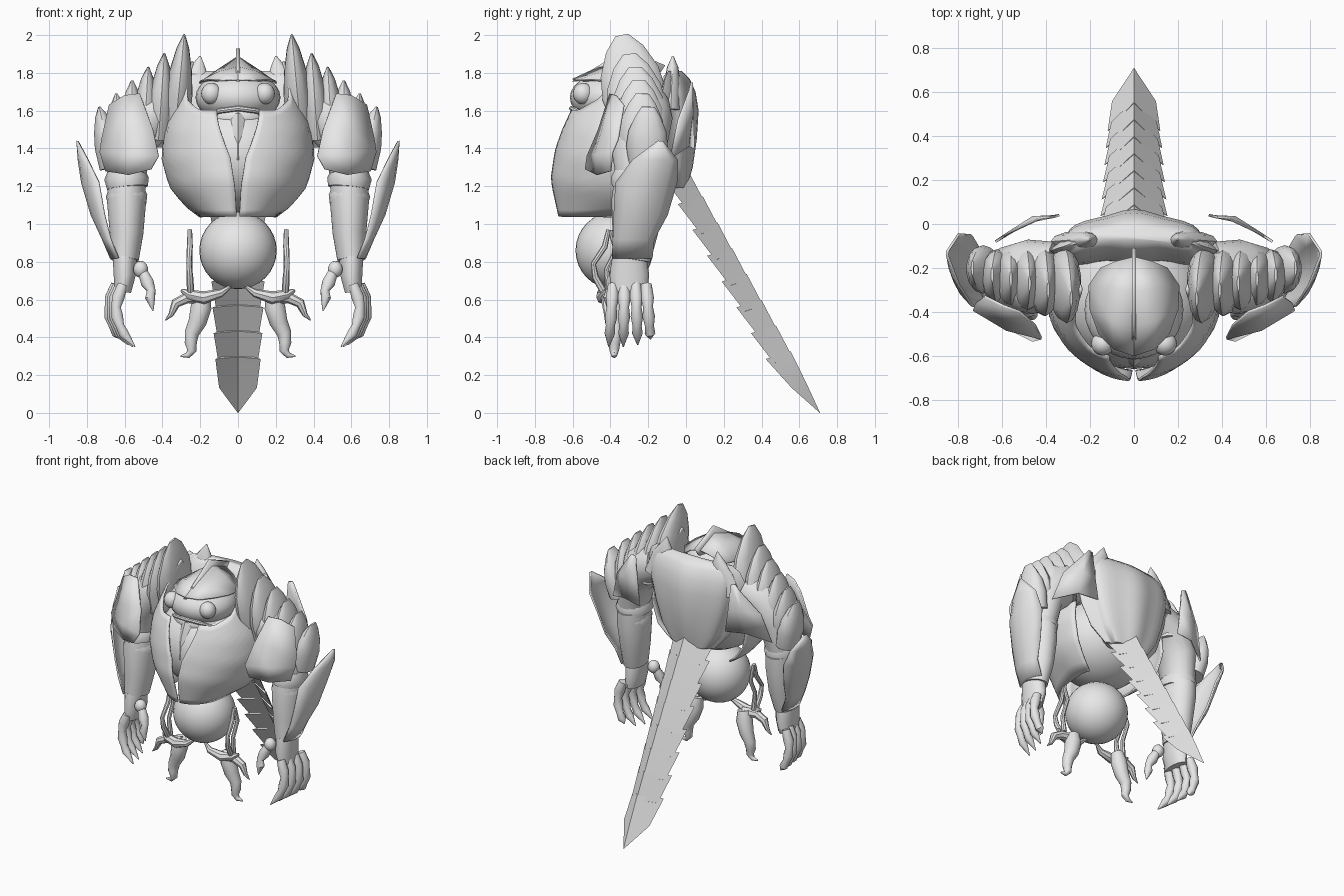
import bpy, bmesh, math
from mathutils import Vector as V

grey = bpy.data.materials.new("light_grey")
grey.diffuse_color = (0.8, 0.8, 0.8, 1)


def add(name, verts, faces, mirror=False, solid=0, angle=40):
    me = bpy.data.meshes.new(name)
    me.from_pydata([tuple(v) for v in verts], [], faces)
    bm = bmesh.new()
    bm.from_mesh(me)
    bmesh.ops.recalc_face_normals(bm, faces=bm.faces)
    bm.to_mesh(me)
    bm.free()
    me.materials.append(grey)
    me.shade_smooth()
    me.set_sharp_from_angle(angle=math.radians(angle))
    ob = bpy.data.objects.new(name, me)
    bpy.context.collection.objects.link(ob)
    if solid:
        m = ob.modifiers.new("thickness", 'SOLIDIFY')
        m.thickness, m.offset = solid, 0
    if mirror:
        ob.modifiers.new("mirror", 'MIRROR')
    return ob


def grid(name, rows, closed=False, **kw):
    """Skin rows of points; closed rows become capped rings."""
    n = len(rows[0])
    faces = [(r * n + c, r * n + (c + 1) % n, (r + 1) * n + (c + 1) % n, (r + 1) * n + c)
             for r in range(len(rows) - 1) for c in range(n if closed else n - 1)]
    if closed:
        faces += [tuple(range(n)), tuple(range((len(rows) - 1) * n, len(rows) * n))]
    return add(name, [p for row in rows for p in row], faces, **kw)


def tube(name, pts, radii, sides=12, ref=(0, 1, 0), **kw):
    """Elliptical tube; the first radius lies along ref."""
    pts, rows = [V(p) for p in pts], []
    for i, p in enumerate(pts):
        t = (pts[min(i + 1, len(pts) - 1)] - pts[max(i - 1, 0)]).normalized()
        a = V(ref) - t * t.dot(V(ref))
        a.normalize()
        b = t.cross(a)
        ra, rb = radii[i] if isinstance(radii[i], tuple) else (radii[i], radii[i])
        rows.append([p + a * ra * math.cos(k * math.tau / sides)
                     + b * rb * math.sin(k * math.tau / sides) for k in range(sides)])
    return grid(name, rows, closed=True, **kw)


def ball(name, c, r, mirror=False, seg=28):
    bm = bmesh.new()
    bmesh.ops.create_uvsphere(bm, u_segments=seg, v_segments=seg // 2, radius=1)
    verts = [(c[0] + v.co.x * r[0], c[1] + v.co.y * r[1], c[2] + v.co.z * r[2]) for v in bm.verts]
    faces = [tuple(v.index for v in f.verts) for f in bm.faces]
    bm.free()
    return add(name, verts, faces, mirror=mirror)


def interp(table, x):
    for (x0, y0), (x1, y1) in zip(table, table[1:]):
        if x <= x1:
            return y0 + (y1 - y0) * max(0, (x - x0) / (x1 - x0))
    return table[-1][1]


# Torso with soft vertical folds, and collar spikes on its upper rim
rows = []
for z, yc, rx, ry in [(1.19, -.06, .17, .06), (1.3, -.07, .26, .1), (1.45, -.07, .32, .12),
                      (1.6, -.055, .36, .115), (1.7, -.05, .36, .095), (1.77, -.05, .33, .065),
                      (1.81, -.05, .28, .025)]:
    ring = []
    for k in range(48):
        a = k * math.tau / 48
        f = 1 - .06 * math.cos(8 * a + math.pi)
        x = rx * f * math.cos(a)
        ring.append((x, yc + ry * f * math.sin(a) - .5 * x * x, z))
    rows.append(ring)
grid("torso", rows, closed=True, angle=60)
tube("collar_spike", [(.24, -.08, 1.6), (.23, -.075, 1.74), (.21, -.07, 1.83), (.2, -.07, 1.89)],
     [(.05, .14), (.045, .09), (.03, .04), .004], mirror=True)

# Rounded chest inside a split shell
ball("chest", (0, -.35, 1.36), (.34, .31, .3))
side = [(1.04, .2), (1.1, .28), (1.2, .36), (1.35, .4), (1.5, .385), (1.66, .32), (1.85, .24)]
front = [(1.04, .37), (1.2, .405), (1.25, .41), (1.4, .39), (1.5, .36), (1.6, .32), (1.7, .23), (1.85, .17)]
rim = [(0, 1.6), (.35, 1.6), (.8, 1.66), (1.2, 1.8), (1.5, 1.87), (1.95, 1.68)]
slot = [(1.04, .02), (1.2, .04), (1.35, .1), (1.55, .32), (1.7, .42)]
rows = []
for j in range(17):
    row = []
    for i in range(21):
        u = i / 20
        z = 1.04 + j / 16 * (interp(rim, u * 1.95) - 1.04)
        a0 = interp(slot, z)
        a = a0 + u * (1.95 - a0)
        w = max(0, math.cos(a)) ** 3
        r = interp(side, z) * (1 - w) + interp(front, z) * w
        row.append((r * math.sin(a), -.3 - r * math.cos(a), z))
    rows.append(row)
grid("chest_shell", rows, solid=.012, mirror=True)
tube("throat_wedge", [(0, -.56, 1.56), (0, -.62, 1.48), (0, -.66, 1.34)],
     [(.05, .06), (.03, .04), .004], sides=4)

# Head: skull, jaw, lips, eyes, pointed hood with a thin crest
ball("head", (0, -.39, 1.67), (.225, .225, .14))
ball("jaw", (0, -.41, 1.56), (.19, .18, .1))
tube("lips", [(-.17, -.5, 1.56), (-.1, -.575, 1.598), (0, -.605, 1.612), (.1, -.575, 1.598),
              (.17, -.5, 1.56)], [.006, .014, .014, .014, .006], sides=8, ref=(0, 0, 1))
ball("eye", (.141, -.545, 1.69), (.054, .054, .057), mirror=True, seg=20)
grid("hood", [[(0, -.6, 1.765), (.09, -.57, 1.76), (.16, -.5, 1.765)],
              [(0, -.46, 1.83), (.1, -.44, 1.805), (.2, -.39, 1.755)],
              [(0, -.31, 1.885), (.1, -.29, 1.82), (.205, -.28, 1.745)],
              [(0, -.15, 1.82), (.08, -.17, 1.79), (.15, -.2, 1.74)]], mirror=True, solid=.008)
add("crest", [(0, -.605, 1.755), (0, -.46, 1.84), (0, -.32, 1.93), (0, -.11, 1.84),
              (0, -.15, 1.78), (0, -.4, 1.76)], [(0, 1, 5), (1, 2, 4, 5), (2, 3, 4)], solid=.02)

# Layered shoulder scales, the innermost the tallest
scales = [((.33, -.24, 1.52), (.285, -.34, 2.0)), ((.42, -.24, 1.46), (.39, -.3, 1.9)),
          ((.5, -.24, 1.42), (.475, -.27, 1.83)), ((.56, -.24, 1.38), (.56, -.25, 1.76)),
          ((.61, -.24, 1.34), (.645, -.23, 1.69)), ((.66, -.21, 1.3), (.735, -.2, 1.62))]
for i, (b, t) in enumerate(scales):
    b, t, k = V(b), V(t), 1 - .07 * i
    tube("shoulder_scale", [b, b.lerp(t, .35), b.lerp(t, .6), b.lerp(t, .85), t],
         [(.14 * k, .075), (.17 * k, .075), (.155 * k, .06), (.1 * k, .034), (.035, .006)],
         sides=14, mirror=True)

# Arms
tube("upper_arm", [(.34, -.22, 1.62), (.47, -.24, 1.57), (.57, -.25, 1.42), (.59, -.25, 1.24)],
     [(.14, .13), (.17, .15), (.15, .12), (.12, .1)], sides=18, mirror=True)
tube("forearm", [(.59, -.25, 1.22), (.59, -.26, 1.12), (.59, -.27, .95), (.6, -.29, .81)],
     [(.13, .1), (.135, .105), (.12, .09), (.1, .075)], sides=18, mirror=True)
for z, r in [(1.24, .118), (1.15, .11)]:
    tube("elbow_cuff", [(.59, -.26, z + .045), (.59, -.26, z), (.585, -.265, z - .05)],
         [(r, r - .02), (r + .02, r), (r + .01, r - .01)], sides=16, mirror=True)

# Curved blade guard on the outside of the forearm
rows = []
for z, yb, yf, x in [(1.44, -.125, -.145, .85), (1.34, -.045, -.28, .843), (1.22, -.05, -.37, .825),
                     (1.05, -.1, -.38, .775), (.92, -.17, -.385, .715), (.82, -.18, -.39, .672)]:
    row = []
    for k in range(7):
        y = yb + (yf - yb) * k / 6
        row.append((x - 3.4 * (y - (yb + yf) / 2) ** 2, y, z))
    rows.append(row)
grid("forearm_blade", rows, solid=.012, mirror=True)

# Plates before and behind the upper arm
grid("front_arm_guard",
     [[(.52, -.4, 1.69), (.6, -.37, 1.68), (.68, -.33, 1.63)],
      [(.45, -.46, 1.5), (.59, -.44, 1.5), (.72, -.36, 1.45)],
      [(.42, -.52, 1.36), (.58, -.48, 1.37), (.73, -.39, 1.38)],
      [(.46, -.53, 1.29), (.58, -.47, 1.26), (.7, -.4, 1.28)]], solid=.012, mirror=True, angle=25)
grid("back_arm_guard",
     [[(.38, .03, 1.74), (.41, .03, 1.75), (.44, .02, 1.71)],
      [(.36, .035, 1.55), (.46, .03, 1.57), (.57, -.04, 1.55)],
      [(.34, .04, 1.4), (.48, .01, 1.41), (.63, -.08, 1.35)]], solid=.012, mirror=True, angle=25)

# Hands with jointed, clawed fingers
tube("palm", [(.6, -.3, .83), (.6, -.3, .73), (.61, -.3, .64)],
     [(.09, .065), (.105, .06), (.095, .045)], sides=14, mirror=True)
for i, (y, drop) in enumerate([(-.385, .0), (-.325, 0), (-.265, .01), (-.21, .04)]):
    zs = [.68, .61, .56, .51, .46, .42, .35 + drop]
    xs = [.61, .635, .645, .64, .625, .605, .545 + drop]
    tube("finger", [(x + .012 * i, y + (y + .3) * .25 * (.68 - z) / .3, z) for x, z in zip(xs, zs)],
         [.028, .035, .026, .033, .024, .028, .003], sides=10, mirror=True)
ball("thumb_joint", (.515, -.37, .76), (.04, .04, .045), mirror=True, seg=14)
tube("thumb", [(.51, -.37, .76), (.48, -.39, .69), (.46, -.4, .65), (.465, -.41, .61), (.45, -.41, .54)],
     [.025, .036, .024, .028, .003], sides=10, mirror=True)

# Round abdomen with small bent legs and curled feet
ball("abdomen", (0, -.38, .86), (.205, .205, .205), seg=32)
tube("leg", [(.255, -.41, .97), (.255, -.43, .88), (.26, -.49, .79), (.255, -.48, .72), (.25, -.43, .63)],
     [.012, .016, .014, .018, .02], sides=8, mirror=True)
tube("leg_strut", [(.255, -.4, .965), (.255, -.37, .86), (.255, -.42, .76), (.25, -.41, .64)],
     [.012, .014, .014, .018], sides=8, mirror=True)
tube("hip_band", [(.04, -.43, .67), (.09, -.45, .635), (.18, -.44, .61), (.26, -.43, .625), (.3, -.42, .65)],
     [.008, .022, .034, .028, .008], sides=8, mirror=True)
tube("outer_toe", [(.17, -.4, .61), (.27, -.42, .61), (.33, -.42, .58), (.355, -.42, .52), (.385, -.42, .49)],
     [.034, .03, .026, .014, .003], sides=8, mirror=True)
tube("foot", [(.185, -.39, .63), (.195, -.385, .56), (.215, -.38, .48), (.245, -.375, .42),
              (.25, -.38, .37), (.245, -.38, .33), (.265, -.38, .305), (.305, -.38, .3)],
     [.04, .055, .048, .038, .032, .025, .016, .004], sides=12, mirror=True)

# Tail: overlapping roof-shaped plates with barbs towards the body, ending in a point
base, tip = V((0, -.01, 1.27)), V((0, .71, 0))
d = (tip - base).normalized()
n = V((0, -d.z, d.y))
length = (tip - base).length


def section(s, w, k=1.0, sweep=0.0):
    p = base + d * s
    q = p - n * .11 * k - d * sweep
    return [p + n * .025 * k, q + V((w, 0, 0)), p - n * .035 * k, q - V((w, 0, 0))]


step = (length - .36) / 7
for i in range(7):
    w = .165 - .006 * i
    grid("tail_plate", [section(i * step, w, 1, .03), section((i + 1) * step + .03, w * .8, .75, .02)],
         closed=True, angle=20)
grid("tail_tip", [section(length - .36, .12, 1, .03), section(length - .18, .1, .6, .01),
                  section(length, .001, .01)], closed=True, angle=20)
